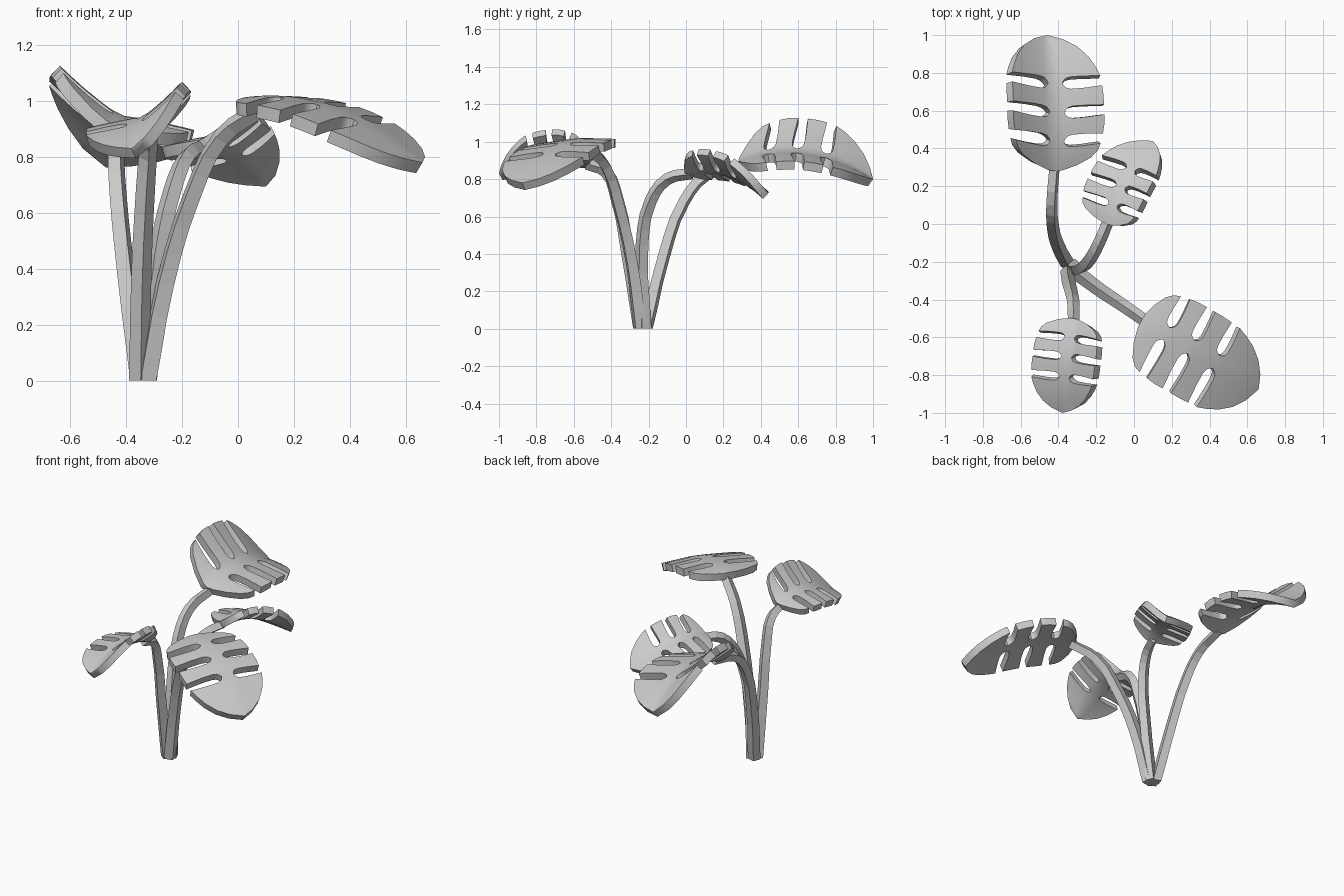
import bpy, bmesh
from mathutils import Vector as V

if "Cube" in bpy.data.objects:
    bpy.data.objects.remove(bpy.data.objects["Cube"])

SLOTS, GAP = (0.215, 0.425, 0.64), 0.042
COLS = (0, 0.19, 0.24, 0.34, 0.6, 0.8, 1)
WIDEN = (1, 0.45, 0.85, 1.05, 1.05, 0.95, 0.85)
PROFILE = [(0, .15), (.03, .46), (.08, .75), (.14, .91), (.3, 1), (.55, 1),
           (.68, .97), (.8, .83), (.9, .58), (.96, .32), (1, 0)]


def half_width(u):
    for (a, p), (b, q) in zip(PROFILE, PROFILE[1:]):
        if u <= b:
            return p + (q - p) * (u - a) / (b - a)
    return 0


def leaf(name, base, mid, tip, left, right, thick=0.047):
    base, mid, tip = V(base), V(mid), V(tip)

    def rib(u):
        return base * (2*u-1)*(u-1) + mid * 4*u*(1-u) + tip * u*(2*u-1)

    # rows along the midrib: (position, slot offset)
    rows = [(u, 0) for u in (0, .03, .08, .13, .32, .533, .74, .82, .9, .96, 1)]
    rows += [(c, s) for c in SLOTS for s in (-1, 0, 1)]
    rows.sort(key=lambda r: r[0] + r[1] * GAP)
    bm = bmesh.new()
    for sign, side in ((1, V(left)), (-1, V(right))):
        grid = []
        for c, s in rows:
            line = []
            for j, t in enumerate(COLS):
                u = c + s * GAP * WIDEN[j]
                if j == 1 and c in SLOTS and s == 0:
                    t = 0.16          # rounded inner end of slot
                w = t * half_width(u)
                p = rib(u) + V((side.x * w, side.y * w, side.z * w ** 1.25))
                line.append(bm.verts.new(p))
            grid.append(line)
        for i in range(len(rows) - 1):
            in_slot = rows[i][0] == rows[i + 1][0]
            for j in range(len(COLS) - 1):
                if in_slot and j > 0:
                    continue
                q = [grid[i][j], grid[i+1][j], grid[i+1][j+1], grid[i][j+1]]
                bm.faces.new(q if sign > 0 else q[::-1])
    bmesh.ops.delete(bm, geom=[v for v in bm.verts if not v.link_faces], context='VERTS')
    bmesh.ops.remove_doubles(bm, verts=bm.verts, dist=0.0005)
    bmesh.ops.recalc_face_normals(bm, faces=bm.faces)
    bm.normal_update()
    if sum(f.normal.z for f in bm.faces) < 0:
        bmesh.ops.reverse_faces(bm, faces=bm.faces)
    me = bpy.data.meshes.new(name)
    bm.to_mesh(me)
    bm.free()
    ob = bpy.data.objects.new(name, me)
    bpy.context.collection.objects.link(ob)
    m = ob.modifiers.new("thickness", 'SOLIDIFY')
    m.thickness, m.offset = thick, -1
    activate(ob)
    bpy.ops.object.modifier_apply(modifier=m.name)
    bpy.ops.object.shade_smooth_by_angle(angle=0.75)


def activate(ob):
    bpy.ops.object.select_all(action='DESELECT')
    ob.select_set(True)
    bpy.context.view_layer.objects.active = ob


# four-sided tapering stalk along a path
def stem(name, pts, r=0.038):
    cu = bpy.data.curves.new(name, 'CURVE')
    cu.dimensions = '3D'
    cu.bevel_depth, cu.bevel_resolution = r, 0
    cu.use_fill_caps, cu.resolution_u = True, 3
    sp = cu.splines.new('BEZIER')
    sp.bezier_points.add(len(pts) - 1)
    for i, (bp, p) in enumerate(zip(sp.bezier_points, pts)):
        bp.co = p
        bp.handle_left_type = bp.handle_right_type = 'AUTO'
        bp.radius = 1 - 0.2 * i / (len(pts) - 1)
    ob = bpy.data.objects.new(name, cu)
    bpy.context.collection.objects.link(ob)
    activate(ob)
    bpy.ops.object.convert(target='MESH')
    bpy.ops.object.shade_flat()
    for v in bpy.context.object.data.vertices:   # flat foot on the ground
        if v.co.z < 0.03:
            v.co.z = 0


# back leaf
leaf("back_leaf", (-.42, .28, .90), (-.41, .64, .94), (-.46, 1, .80),
     (-.23, .04, .18), (.25, .02, -.05))
stem("back_stem", [(-.352, -.21, 0), (-.40, -.12, .38), (-.43, -.01, .68),
                   (-.435, .11, .82), (-.42, .31, .87)])
# large front right leaf
leaf("right_leaf", (.04, -.51, 1.015), (.35, -.675, .975), (.66, -.875, .78),
     (.105, .195, -.005), (-.13, -.235, -.03))
stem("right_stem", [(-.325, -.245, 0), (-.26, -.29, .35), (-.165, -.36, .66),
                    (-.06, -.43, .87), (.07, -.52, .965)], 0.041)
# small leaf near the middle
leaf("middle_leaf", (-.14, 0, .86), (-.05, .23, .855), (.1, .44, .725),
     (-.17, .06, -.04), (.125, -.05, .09), 0.042)
stem("middle_stem", [(-.325, -.22, 0), (-.285, -.235, .45), (-.235, -.19, .68),
                     (-.185, -.1, .8), (-.13, .03, .83)], 0.038)
# small front leaf
leaf("front_leaf", (-.32, -.5, .91), (-.36, -.74, .935), (-.38, -1, .83),
     (.15, -.03, .125), (-.18, .02, -.035), 0.042)
stem("front_stem", [(-.352, -.245, 0), (-.345, -.31, .4), (-.33, -.37, .7),
                    (-.32, -.43, .84), (-.32, -.53, .88)], 0.038)
